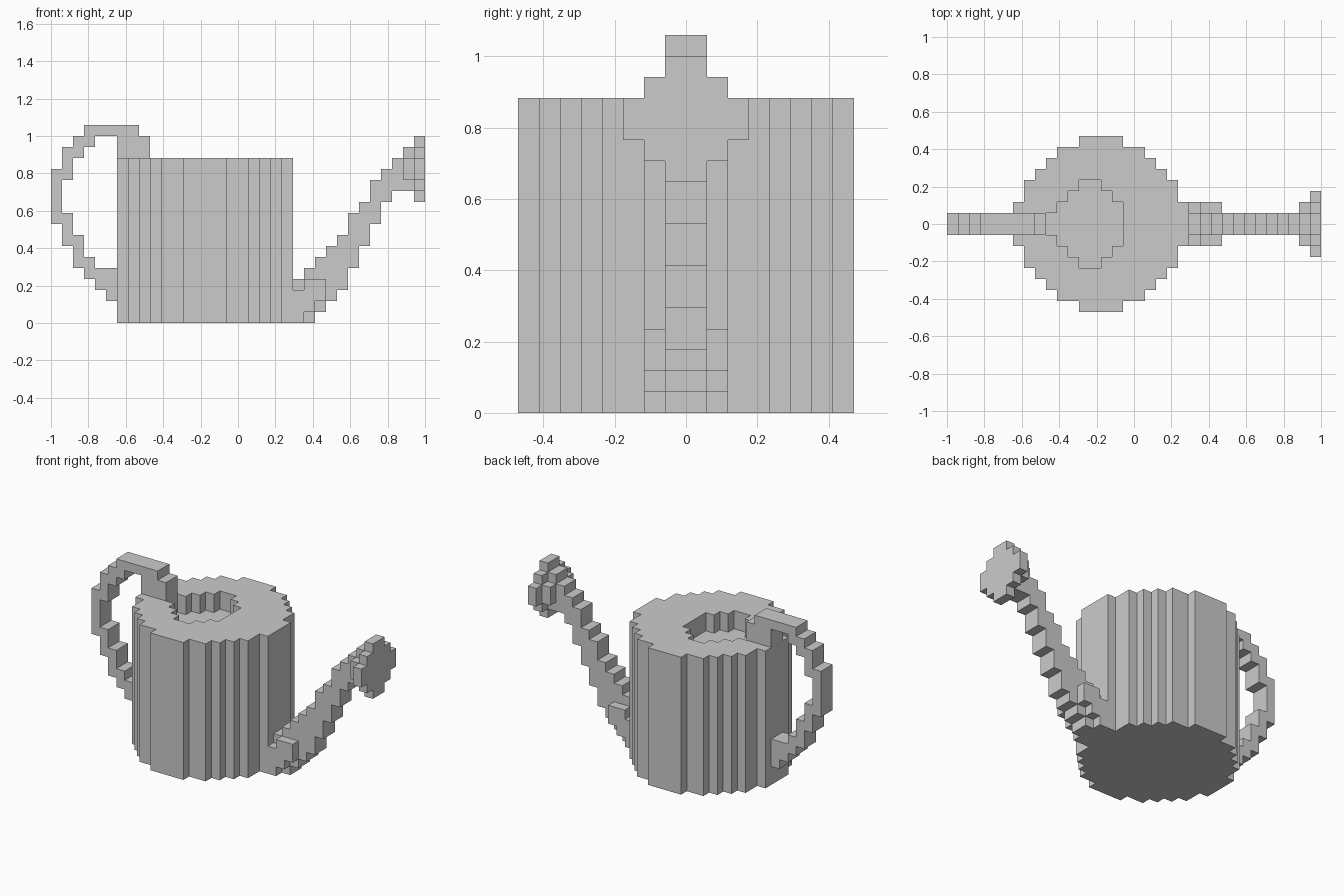
import bpy, bmesh
from mathutils import Vector

if "Cube" in bpy.data.objects:
    bpy.data.objects.remove(bpy.data.objects["Cube"])

U = 1 / 17          # edge of one cube cell; the model is 34 cells long


def block(i0, i1, half, z0, z1):
    """Cells of a box, mirrored about y = 0."""
    return {(i, j, k) for i in range(i0, i1)
            for j in range(-half, half) for k in range(z0, z1)}


def disc(rows, z0, z1):
    """Upright prism from (x start, x end) per row outward from y = 0."""
    return {(i, s, k) for j, (a, b) in enumerate(rows) for i in range(a, b)
            for s in (j, -1 - j) for k in range(z0, z1)}


# Body: stepped cylinder with a shallow filling hole
body = disc([(14 - r, 14 + r) for r in (8, 8, 7, 7, 6, 5, 4, 2)], 0, 15)
body -= disc([(9, 16), (10, 16), (11, 15), (12, 14)], 13, 15)

# Handle: vertical spans per column of the loop
handle = set()
loop = [[(9, 14)], [(7, 10), (13, 16)], [(5, 8), (15, 17)], [(4, 6), (16, 18)],
        [(3, 5), (17, 18)], [(2, 5), (17, 18)], [(15, 18)], [(15, 18)], [(15, 17)]]
for i, spans in enumerate(loop):
    for z0, z1 in spans:
        handle |= block(i, i + 1, 1, z0, z1)

# Spout: rising narrow tube with a wider foot
spout = set()
for i, (z0, z1) in enumerate([(0, 4), (0, 5), (1, 6), (2, 7), (3, 8), (5, 10),
                              (7, 11), (9, 13), (11, 14), (12, 15)], 22):
    spout |= block(i, i + 1, 1, z0, z1)
for k, (a, b) in enumerate([(22, 23), (22, 24), (22, 25), (23, 25)]):
    spout |= block(a, b, 2, k, k + 1)

# Sprinkler head: two stacked upright discs
head = block(32, 33, 1, 12, 16) | block(32, 33, 2, 13, 15)
for half, z0, z1 in ((1, 11, 17), (2, 12, 16), (3, 13, 15)):
    head |= block(33, 34, half, z0, z1)

solid = body | handle | spout | head


def build(name, cells):
    """Mesh only the exposed cell sides, then merge flat areas."""
    bm = bmesh.new()
    for c in cells:
        for axis in range(3):
            for side in (0, 1):
                n = list(c)
                n[axis] += 2 * side - 1
                if tuple(n) in solid:
                    continue
                a, b = (axis + 1) % 3, (axis + 2) % 3
                quad = []
                for da, db in ((0, 0), (1, 0), (1, 1), (0, 1)):
                    p = list(c)
                    p[axis] += side
                    p[a] += da
                    p[b] += db
                    quad.append(bm.verts.new(Vector(p) * U - Vector((1, 0, 0))))
                bm.faces.new(quad if side else quad[::-1])
    bmesh.ops.remove_doubles(bm, verts=bm.verts[:], dist=U * 0.01)
    bmesh.ops.dissolve_limit(bm, angle_limit=0.01, verts=bm.verts[:], edges=bm.edges[:])
    mesh = bpy.data.meshes.new(name)
    bm.to_mesh(mesh)
    bm.free()
    bpy.context.collection.objects.link(bpy.data.objects.new(name, mesh))


for name, cells in (("can_body", body), ("handle", handle - body),
                    ("spout", spout - body), ("sprinkler_head", head)):
    build(name, cells)
